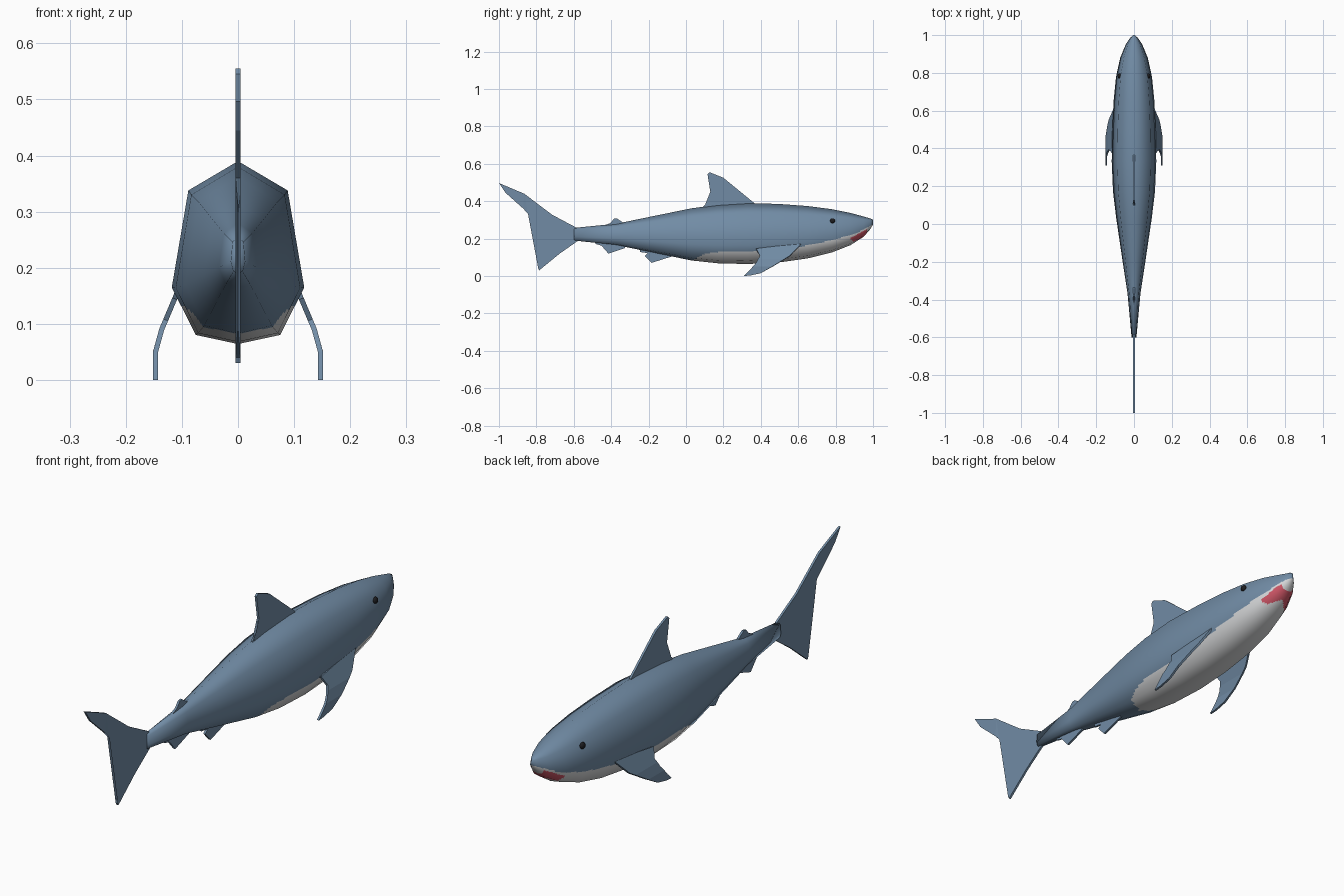
import bpy, bmesh, math
from mathutils import Vector

if "Cube" in bpy.data.objects:
    bpy.data.objects.remove(bpy.data.objects["Cube"])


def material(name, rgb):
    m = bpy.data.materials.new(name)
    m.diffuse_color = (*rgb, 1)
    m.use_nodes = True
    m.node_tree.nodes["Principled BSDF"].inputs["Base Color"].default_value = m.diffuse_color
    return m


BLUE = material("slate blue skin", (0.165, 0.26, 0.375))
WHITE = material("pale belly", (0.66, 0.67, 0.68))
RED = material("red mouth", (0.60, 0.09, 0.13))
BLACK = material("black eye", (0.012, 0.012, 0.014))


def lerp_table(table, t):
    """Piecewise linear lookup in sorted (t, value) pairs."""
    if t <= table[0][0]:
        return table[0][1]
    for (a, va), (b, vb) in zip(table, table[1:]):
        if t <= b:
            return va + (vb - va) * (t - a) / (b - a)
    return table[-1][1]


def add_object(name, bm, mats):
    me = bpy.data.meshes.new(name)
    bm.to_mesh(me)
    bm.free()
    for m in mats:
        me.materials.append(m)
    ob = bpy.data.objects.new(name, me)
    bpy.context.collection.objects.link(ob)
    return ob


# ---- Body: eight-sided sections lofted from tail to nose ----
# y, top z, bottom z, half width
SECTIONS = [
    (-0.600, 0.257, 0.190, 0.013), (-0.37, 0.280, 0.165, 0.034),
    (-0.20, 0.315, 0.130, 0.060), (0.03, 0.362, 0.083, 0.094),
    (0.17, 0.380, 0.068, 0.111), (0.33, 0.390, 0.064, 0.118),
    (0.50, 0.385, 0.073, 0.115), (0.65, 0.374, 0.094, 0.108),
    (0.78, 0.357, 0.126, 0.095), (0.88, 0.337, 0.165, 0.073),
    (0.95, 0.318, 0.210, 0.044), (0.985, 0.308, 0.250, 0.021),
    (1.000, 0.300, 0.275, 0.005),
]
# width fraction, height fraction around the section
OCTAGON = [(0, 1), (0.75, 0.84), (1, 0.31), (0.64, 0.05),
           (0, 0), (-0.64, 0.05), (-1, 0.31), (-0.75, 0.84)]
BELLY_LINE = [(0.03, 0.08), (0.1, 0.115), (0.15, 0.128), (0.4, 0.135),
              (0.6, 0.155), (0.8, 0.195), (0.92, 0.235), (1.0, 0.275)]


def skin_index(c):
    """0 back, 1 belly, 2 mouth."""
    if c.y < 0.03 or c.z > lerp_table(BELLY_LINE, c.y):
        return 0
    if (0.94 - abs(c.x)) < c.y < 0.968 and c.z < 0.197 + 0.55 * (c.y - 0.87):
        return 2
    return 1


bm = bmesh.new()
rings = [[bm.verts.new((w * u, y, lo + (hi - lo) * v)) for u, v in OCTAGON]
         for y, hi, lo, w in SECTIONS]
for a, b in zip(rings, rings[1:]):
    for i in range(8):
        j = (i + 1) % 8
        bm.faces.new((a[i], a[j], b[j], b[i]))
bm.faces.new(rings[0])
bm.faces.new(rings[-1][::-1])
bmesh.ops.recalc_face_normals(bm, faces=bm.faces)
bm.normal_update()
# keep the coarse normals so the fine colour grid shades softly
layer = bm.verts.layers.float_vector.new("soft")
for v in bm.verts:
    v[layer] = v.normal
side_edges = list({e for f in bm.faces if len(f.verts) == 4 for e in f.edges})
bmesh.ops.subdivide_edges(bm, edges=side_edges, cuts=9, use_grid_fill=True)
for f in bm.faces:
    f.smooth = True
    f.material_index = skin_index(f.calc_center_median())
bm.verts.index_update()
normals = [Vector(v[layer]) if Vector(v[layer]).length > 1e-4 else v.normal.copy()
           for v in bm.verts]
normals = [n.normalized() for n in normals]
bm.verts.layers.float_vector.remove(layer)
body = add_object("body", bm, [BLUE, WHITE, RED])
body.data.normals_split_custom_set_from_vertices(normals)


# ---- Fins: thin plates from side outlines (y, z) ----
def fin(name, outline, bend=None):
    bm = bmesh.new()
    bm.faces.new([bm.verts.new((0, y, z)) for y, z in outline])
    if bend:
        for z, _ in bend[1:-1]:
            bmesh.ops.bisect_plane(bm, geom=bm.verts[:] + bm.edges[:] + bm.faces[:],
                                   plane_co=(0, 0, z), plane_no=(0, 0, 1))
        for v in bm.verts:
            v.co.x = lerp_table(bend, v.co.z)
    bmesh.ops.triangulate(bm, faces=bm.faces)
    ob = add_object(name, bm, [BLUE])
    if bend:
        mirror = ob.modifiers.new("mirror", "MIRROR")
        mirror.use_mirror_merge = False
    solid = ob.modifiers.new("thickness", "SOLIDIFY")
    solid.thickness = 0.009
    solid.offset = 0
    return ob


fin("dorsal_fin", [(0.09, 0.35), (0.09, 0.37), (0.125, 0.40), (0.13, 0.45),
                   (0.115, 0.545), (0.125, 0.555), (0.20, 0.525),
                   (0.365, 0.39), (0.365, 0.36)])
fin("second_dorsal_fin", [(-0.43, 0.25), (-0.43, 0.272), (-0.405, 0.283), (-0.385, 0.306),
                          (-0.37, 0.308), (-0.335, 0.285), (-0.335, 0.25)])
fin("anal_fin", [(-0.485, 0.20), (-0.485, 0.172), (-0.43, 0.155),
                 (-0.415, 0.12), (-0.325, 0.15), (-0.325, 0.18)])
fin("pelvic_fin", [(-0.245, 0.16), (-0.245, 0.128), (-0.205, 0.122),
                   (-0.22, 0.107), (-0.185, 0.07), (-0.08, 0.103), (-0.08, 0.14)])
fin("tail_fin", [(-1.0, 0.497), (-0.865, 0.44), (-0.715, 0.327), (-0.585, 0.258),
                 (-0.575, 0.19), (-0.675, 0.12), (-0.785, 0.03), (-0.79, 0.04),
                 (-0.755, 0.145), (-0.745, 0.215), (-0.775, 0.257),
                 (-0.87, 0.36), (-0.965, 0.445)])
fin("pectoral_fins", [(0.62, 0.175), (0.555, 0.107), (0.47, 0.055), (0.40, 0.015),
                      (0.345, 0.003), (0.31, 0.0), (0.335, 0.025), (0.375, 0.07),
                      (0.395, 0.107), (0.375, 0.145)],
    bend=[(0, 0.147), (0.05, 0.147), (0.09, 0.136), (0.18, 0.098)])

# ---- Eyes: small flattened domes ----
for side in (-1, 1):
    bpy.ops.mesh.primitive_uv_sphere_add(segments=12, ring_count=8, radius=0.014,
                                         location=(side * 0.077, 0.784, 0.295))
    eye = bpy.context.object
    eye.name = "right_eye" if side > 0 else "left_eye"
    eye.scale = (0.7, 1, 0.95)
    eye.data.materials.append(BLACK)
    bpy.ops.object.shade_smooth()
